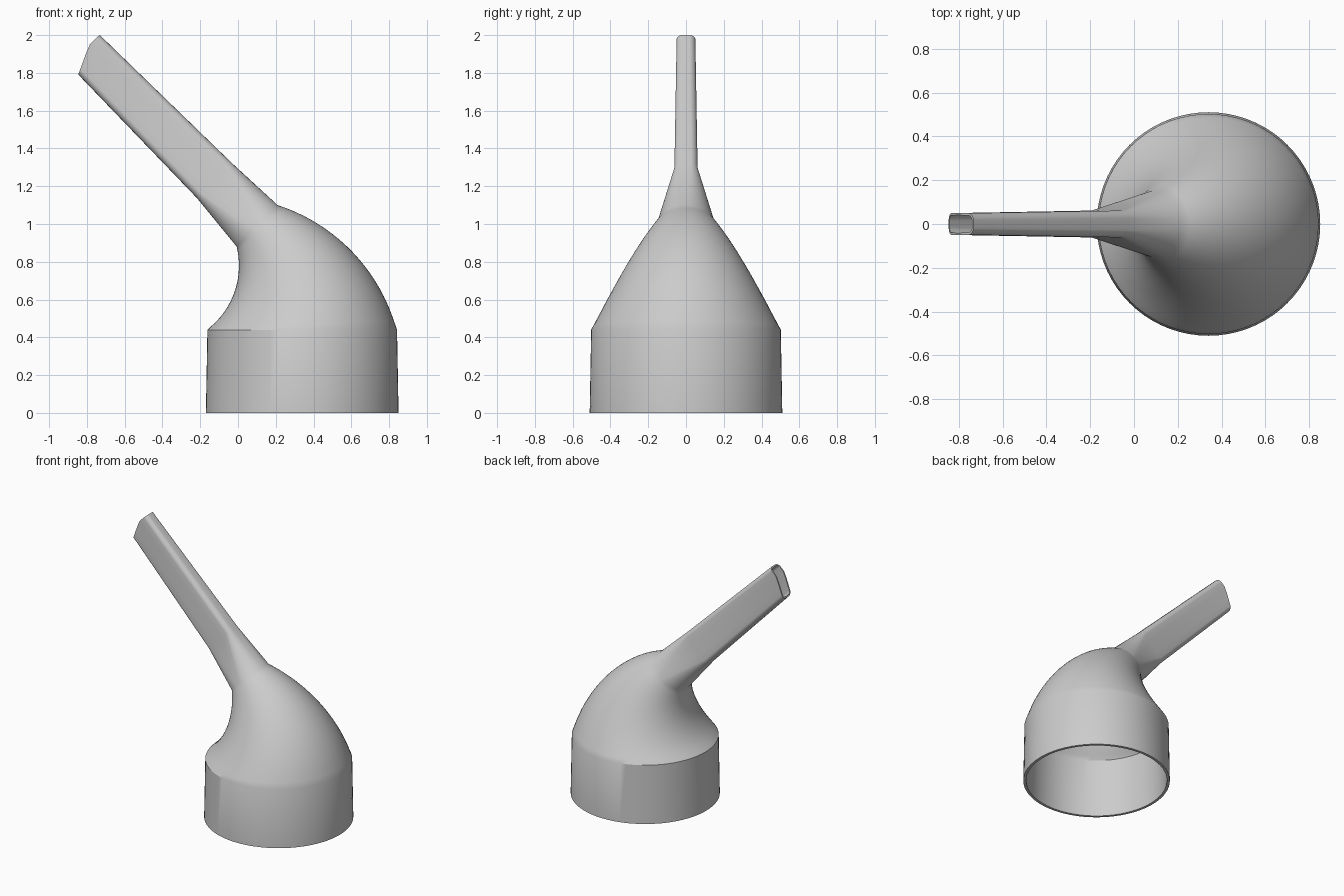
import bpy, bmesh
from math import sin, cos, radians, pi
from mathutils import Vector

cube = bpy.data.objects.get("Cube")
if cube:
    bpy.data.objects.remove(cube)

SIDES = 72
ALONG = Vector((-0.7, 0, 0.714))    # direction of the spout
ACROSS = Vector((0.714, 0, 0.7))    # tall side of the spout


def clamp(v):
    return max(-1, min(1, v))


def round_ring(low, high, wall):
    """Circular section spanning two points of the side profile."""
    mid, u = (low + high) / 2, (high - low) / 2
    r = u.length - wall
    u = u.normalized()
    return [mid + u * r * cos(a) + Vector((0, r * sin(a), 0)) for a in angles]


def spout_ring(dist, offset, tall, wide, corner, wall, bevel=0):
    """Rounded rectangular section, optionally cut back on its lower half."""
    tall, wide, corner = tall - wall, wide - wall, corner - wall
    ring = []
    for a in angles:
        n = clamp(cos(a) * 5.7) * (tall - corner) + corner * cos(a)
        y = clamp(sin(a) * 5.7) * (wide - corner) + corner * sin(a)
        cut = bevel * max(0, 0.035 - n)
        ring.append(ALONG * (dist - cut) + ACROSS * (offset + n) + Vector((0, y, 0)))
    return ring


def arc_point(x, z, r, start, end, t):
    a = radians(start + (end - start) * t)
    return Vector((x + r * cos(a), 0, z + r * sin(a)))


def collar(wall):
    return [round_ring(Vector((0.34 - r, 0, z)), Vector((0.34 + r, 0, z)), wall)
            for r, z in ((0.51, 0), (0.502, 0.44))]


def bend(wall, steps=20):
    return [round_ring(arc_point(-0.42, 0.78, 0.425, -53.1, 13.6, i / steps),
                       arc_point(-0.084, 0.189, 0.957, 15.2, 72.1, i / steps), wall)
            for i in range(1, steps + 1)]


def spout(wall):
    return [spout_ring(0.965, 0.772, 0.131, 0.062, 0.04, wall),
            spout_ring(1.942, 0.764, 0.114, 0.05, 0.035, wall, 0.475)]


angles = [2 * pi * i / SIDES for i in range(SIDES)]

# Outer skin from collar to spout tip, then inner skin back down
rings = collar(0) + bend(0) + spout(0)
rings += (collar(0.02) + bend(0.018) + spout(0.01))[::-1]

bm = bmesh.new()
loops = [[bm.verts.new(p) for p in ring] for ring in rings]
for k, lower in enumerate(loops):
    upper = loops[(k + 1) % len(loops)]
    for i in range(SIDES):
        j = (i + 1) % SIDES
        bm.faces.new((lower[i], lower[j], upper[j], upper[i]))
bmesh.ops.recalc_face_normals(bm, faces=bm.faces)
mesh = bpy.data.meshes.new("nozzle_adapter")
bm.to_mesh(mesh)
bm.free()

nozzle = bpy.data.objects.new("nozzle_adapter", mesh)
bpy.context.collection.objects.link(nozzle)

# Plain grey plastic
grey = bpy.data.materials.new("grey_plastic")
grey.use_nodes = True
grey.diffuse_color = (0.6, 0.6, 0.6, 1)
grey.node_tree.nodes["Principled BSDF"].inputs["Base Color"].default_value = (0.6, 0.6, 0.6, 1)
mesh.materials.append(grey)

bpy.ops.object.select_all(action='DESELECT')
nozzle.select_set(True)
bpy.context.view_layer.objects.active = nozzle
bpy.ops.object.shade_smooth_by_angle(angle=radians(30))
